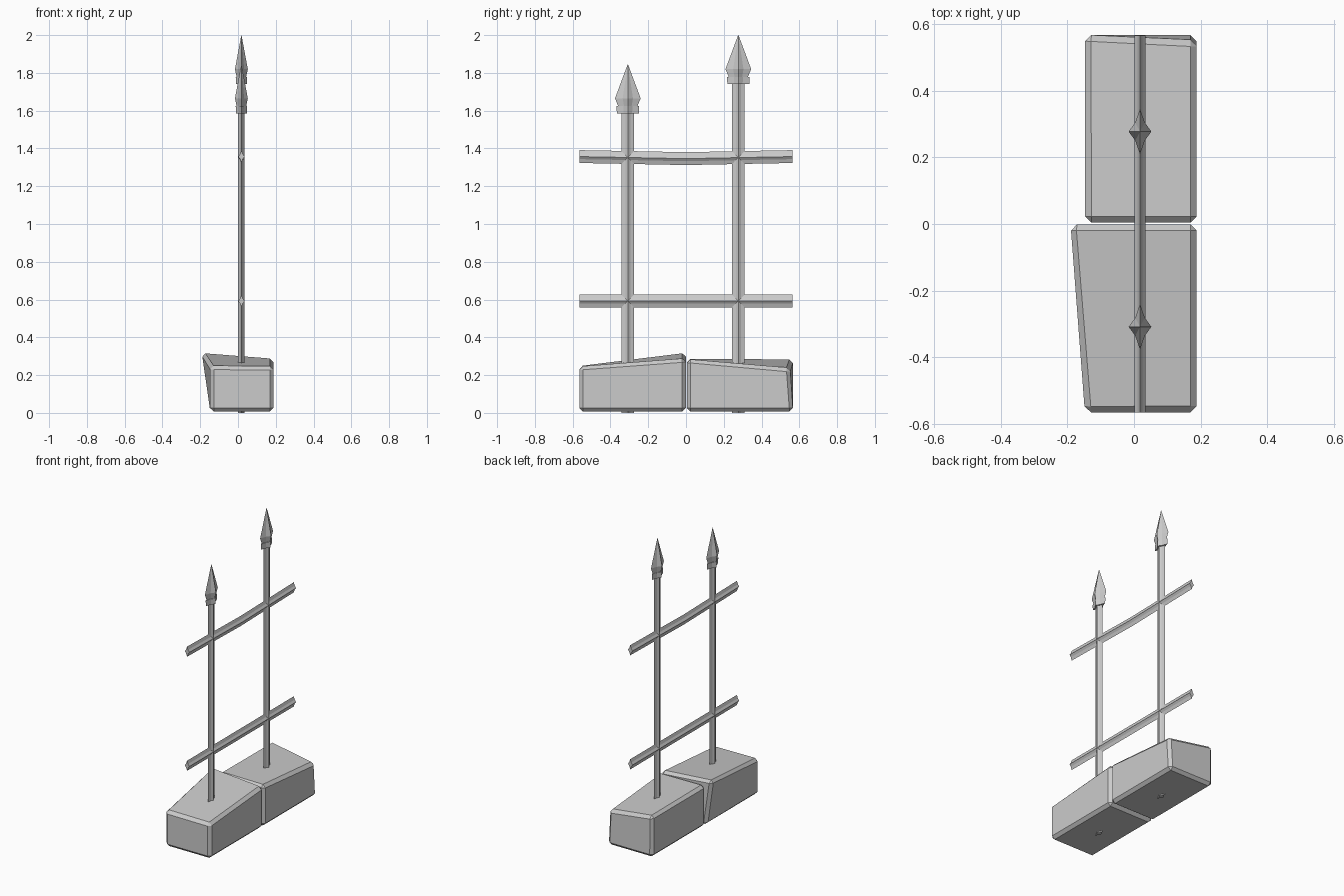
import bpy, bmesh

if "Cube" in bpy.data.objects:
    bpy.data.objects.remove(bpy.data.objects["Cube"])

CX = 0.018  # x position of the ironwork


def make_object(name, bm):
    bmesh.ops.recalc_face_normals(bm, faces=bm.faces)
    mesh = bpy.data.meshes.new(name)
    bm.to_mesh(mesh)
    bm.free()
    ob = bpy.data.objects.new(name, mesh)
    bpy.context.collection.objects.link(ob)
    return ob


# Flattened four-pointed star section (thin in x), unit half length
SECTION = [(0.5, 0), (0.21, 0.4), (0, 1), (-0.21, 0.4),
           (-0.5, 0), (-0.21, -0.4), (0, -1), (0.21, -0.4)]


def loft(name, rings):
    """Skin a list of point rings and cap both ends."""
    bm = bmesh.new()
    loops = [[bm.verts.new(p) for p in ring] for ring in rings]
    for a, b in zip(loops, loops[1:]):
        n = len(a)
        for i in range(n):
            bm.faces.new((a[i], a[(i + 1) % n], b[(i + 1) % n], b[i]))
    bm.faces.new(loops[0])
    bm.faces.new(loops[-1])
    return make_object(name, bm)


def upright(name, y, levels):
    return loft(name, [[(CX + u * r, y + v * r, z) for u, v in SECTION]
                       for z, r in levels])


def rail(name, path):
    return loft(name, [[(CX + u * 0.034, y, z + v * 0.034) for u, v in SECTION]
                       for y, z in path])


def stone(name, y0, y1, top, x0=-0.147, x1=0.188, z0=0.008):
    bm = bmesh.new()
    corners = [(x0, y0, z0), (x1, y0, z0), (x1, y1, z0), (x0, y1, z0)]
    v = [bm.verts.new(c) for c in corners + top]
    for f in ((3, 2, 1, 0), (4, 5, 6, 7), (0, 1, 5, 4),
              (1, 2, 6, 5), (2, 3, 7, 6), (3, 0, 4, 7)):
        bm.faces.new([v[i] for i in f])
    ob = make_object(name, bm)
    bev = ob.modifiers.new("worn_edges", 'BEVEL')
    bev.width = 0.019
    bev.segments = 1
    bev.limit_method = 'NONE'


# Uneven foundation stones
stone("front_stone", -0.565, -0.001,
      [(-0.147, -0.565, 0.248), (0.188, -0.565, 0.246),
       (0.188, -0.001, 0.288), (-0.193, -0.001, 0.319)])
stone("back_stone", 0.004, 0.567,
      [(-0.147, 0.004, 0.286), (0.188, 0.004, 0.285),
       (0.188, 0.55, 0.236), (-0.147, 0.567, 0.286)])

# Posts with collar and spear head
for side, y, tip in (("front", -0.308, 1.845), ("back", 0.277, 2.0)):
    upright(side + "_post", y, [(0, 0.034), (tip - 0.22, 0.034)])
    upright(side + "_collar", y, [(tip - 0.259, 0.058), (tip - 0.221, 0.06)])
    upright(side + "_spear_head", y,
            [(tip - 0.225, 0.049), (tip - 0.18, 0.068), (tip, 0.001)])

# Horizontal rails, the upper one slightly sagging
rail("lower_rail", [(-0.565, 0.592), (0.565, 0.592)])
rail("upper_rail", [(-0.565, 1.357), (-0.3, 1.352), (0, 1.346),
                    (0.3, 1.352), (0.565, 1.357)])
